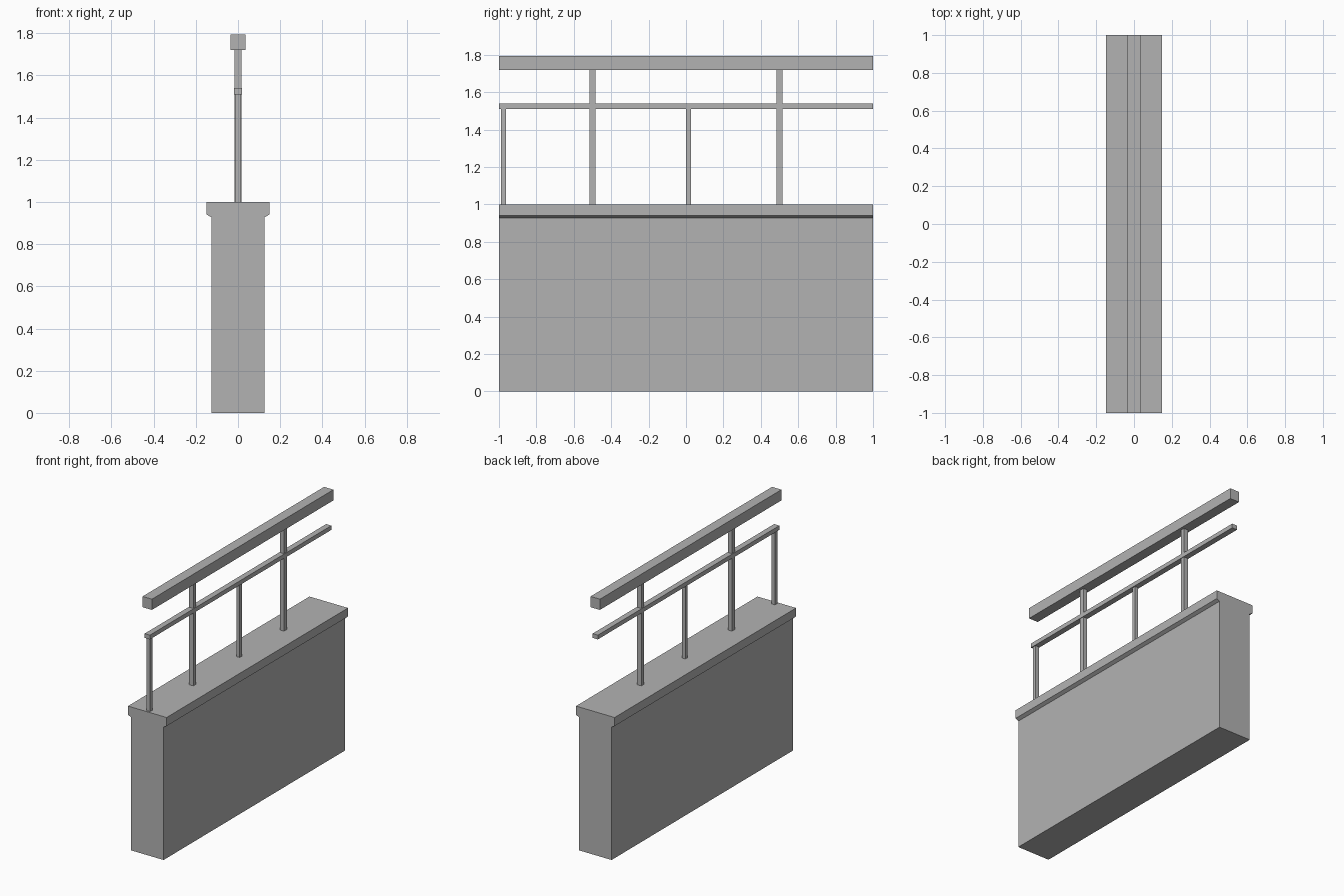
import bpy

cube = bpy.data.objects.get("Cube")
if cube:
    bpy.data.objects.remove(cube, do_unlink=True)

GREY = (0.45, 0.45, 0.45, 1)
mat = bpy.data.materials.new("plain grey")
mat.use_nodes = True
mat.diffuse_color = GREY
mat.node_tree.nodes["Principled BSDF"].inputs["Base Color"].default_value = GREY


def extrude_y(name, profile, y0, y1):
    """Solid made by running an x-z profile from y0 to y1."""
    n = len(profile)
    verts = [(x, y, z) for y in (y0, y1) for x, z in profile]
    sides = [(i, (i + 1) % n, n + (i + 1) % n, n + i) for i in range(n)]
    ends = [tuple(reversed(range(n))), tuple(range(n, 2 * n))]
    mesh = bpy.data.meshes.new(name)
    mesh.from_pydata(verts, [], [tuple(f) for f in sides + ends])
    mesh.materials.append(mat)
    obj = bpy.data.objects.new(name, mesh)
    bpy.context.collection.objects.link(obj)
    # Make every face point outwards
    import bmesh
    bm = bmesh.new()
    bm.from_mesh(mesh)
    bmesh.ops.recalc_face_normals(bm, faces=bm.faces)
    bm.to_mesh(mesh)
    bm.free()
    return obj


def box(name, half_width, y0, y1, z0, z1):
    w = half_width
    return extrude_y(name, [(-w, z0), (w, z0), (w, z1), (-w, z1)], y0, y1)


# Parapet wall with a chamfered, overhanging coping
right_half = [(0.126, 0), (0.126, 0.928), (0.149, 0.94), (0.149, 1.0)]
left_half = [(-x, z) for x, z in reversed(right_half)]
extrude_y("parapet_wall", right_half + left_half, -1, 1)

# Rails
box("top_rail", 0.036, -1, 1, 1.72, 1.795)
box("middle_rail", 0.02, -1, 1, 1.51, 1.54)

# Tall posts carry the top rail, short posts stop at the middle rail
for label, y in (("front", -0.5), ("back", 0.5)):
    box(label + "_tall_post", 0.016, y - 0.016, y + 0.016, 1.0, 1.72)
for label, y in (("front", -0.975), ("centre", 0.013)):
    box(label + "_short_post", 0.013, y - 0.013, y + 0.013, 1.0, 1.51)
